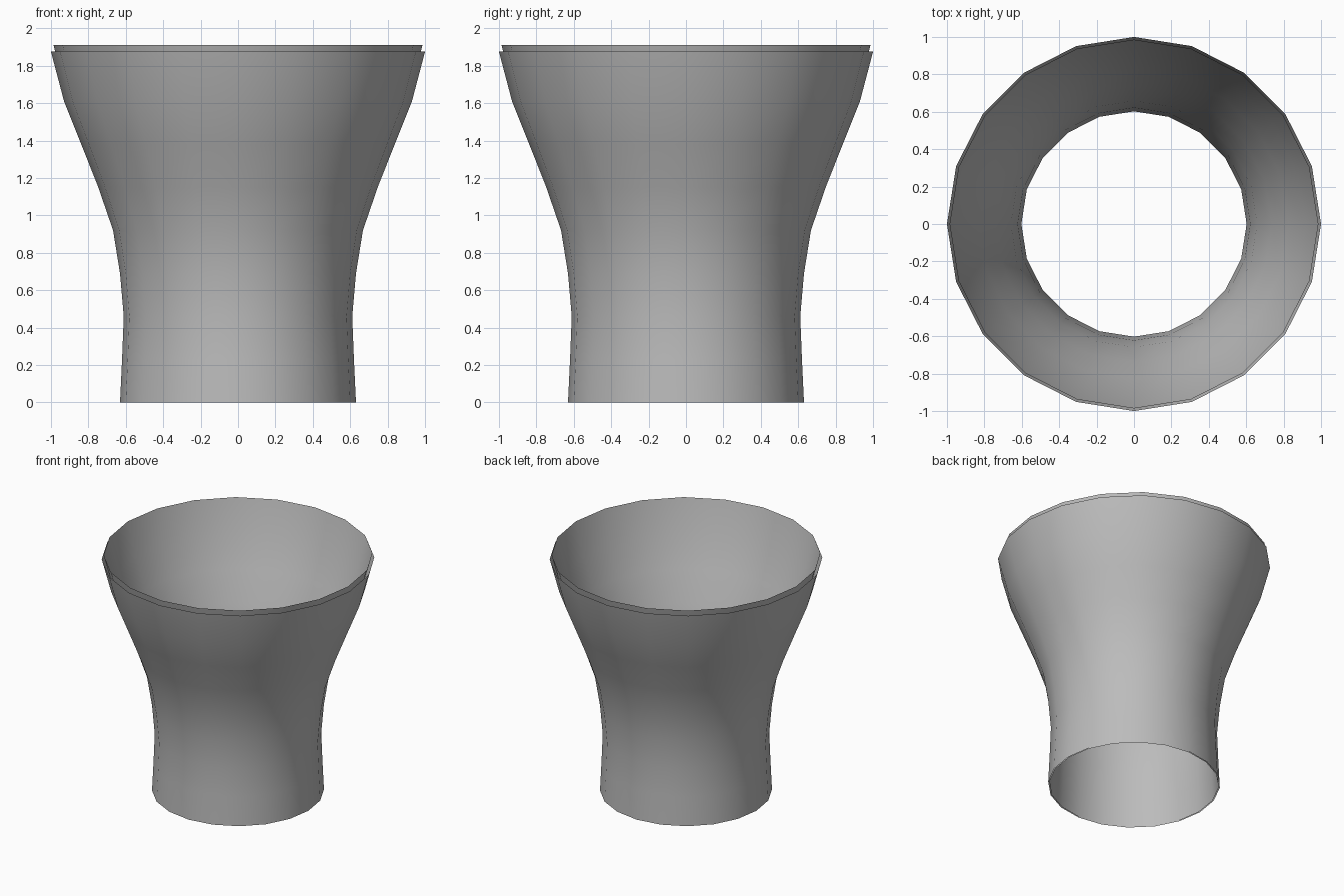
import bpy, bmesh, math

if "Cube" in bpy.data.objects:
    bpy.data.objects.remove(bpy.data.objects["Cube"])

SIDES = 20

grey = bpy.data.materials.new("plain grey")
grey.diffuse_color = (0.5, 0.5, 0.5, 1)
grey.use_nodes = True
grey.node_tree.nodes["Principled BSDF"].inputs["Base Color"].default_value = grey.diffuse_color

# Flared profile as (radius, height), bottom to rim
PROFILE = [(0.631, 0), (0.620, 0.23), (0.611, 0.46), (0.631, 0.69),
           (0.668, 0.92), (0.747, 1.15), (0.838, 1.38), (0.930, 1.61),
           (1.0, 1.875)]


def tube(name, profile, inward=False):
    """Open tube turned around z from a profile."""
    bm = bmesh.new()
    rings = []
    for r, z in profile:
        rings.append([bm.verts.new((r * math.cos(a), r * math.sin(a), z))
                      for a in (2 * math.pi * i / SIDES for i in range(SIDES))])
    for low, high in zip(rings, rings[1:]):
        for i in range(SIDES):
            j = (i + 1) % SIDES
            quad = [low[i], low[j], high[j], high[i]]
            bm.faces.new(quad[::-1] if inward else quad)
    mesh = bpy.data.meshes.new(name)
    bm.to_mesh(mesh)
    bm.free()
    mesh.materials.append(grey)
    mesh.shade_smooth()
    obj = bpy.data.objects.new(name, mesh)
    bpy.context.collection.objects.link(obj)
    return obj


# Outer wall, and a slightly narrower lining that rises above its rim
tube("outer_wall", PROFILE)
tube("inner_wall", [(r * 0.986, z * 1.91 / 1.875) for r, z in PROFILE], inward=True)
